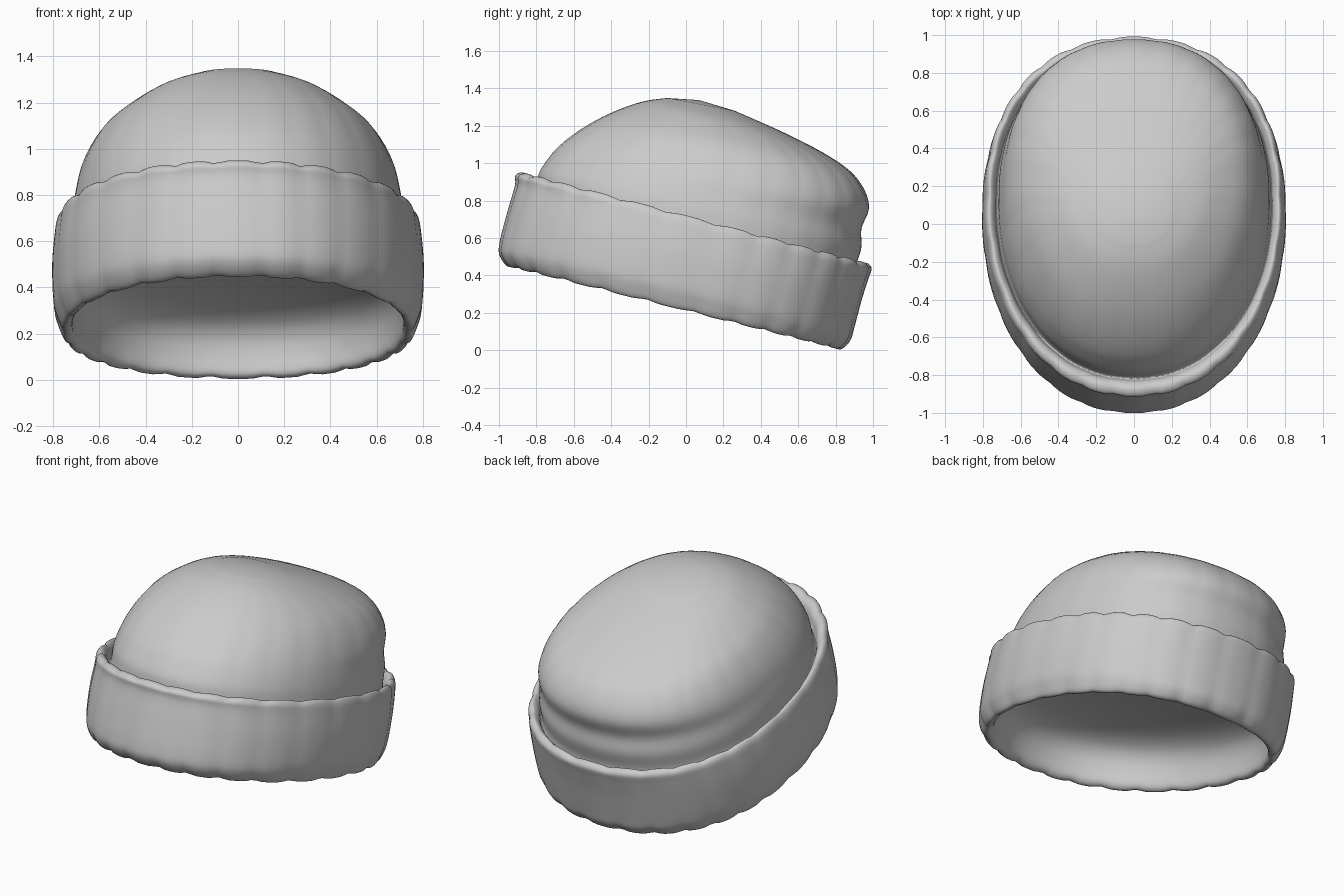
import bpy, bmesh, math

SEG = 156      # points around each ring
STEPS = 4      # interpolated rings between profile rings
LOBES = 26     # soft knitted scallops around the cuff

# Every ring: front y, front z, back y, back z, half width, scallop depth, edge lift
dome = [
    (-0.10, 1.348, 0.26, 1.280, 0.19, 0.000, 0),
    (-0.22, 1.332, 0.52, 1.165, 0.35, 0.002, 0),
    (-0.35, 1.290, 0.74, 1.052, 0.475, 0.004, 0),
    (-0.48, 1.230, 0.88, 0.955, 0.575, 0.004, 0),
    (-0.60, 1.155, 0.955, 0.855, 0.64, 0.004, 0),
    (-0.69, 1.080, 0.978, 0.755, 0.68, 0.003, 0),
    (-0.74, 1.020, 0.938, 0.650, 0.70, 0.002, 0),
    (-0.785, 0.950, 0.938, 0.550, 0.715, 0.002, 0),
    (-0.80, 0.885, 0.91, 0.455, 0.72, 0.002, 0),
]
cuff = [
    (-0.82, 0.855, 0.91, 0.410, 0.73, 0.002, 0),
    (-0.835, 0.920, 0.925, 0.440, 0.74, 0.004, -0.008),
    (-0.87, 0.950, 0.96, 0.468, 0.765, 0.006, -0.012),
    (-0.912, 0.935, 0.992, 0.440, 0.785, 0.009, -0.009),
    (-0.915, 0.880, 0.975, 0.380, 0.795, 0.007, 0),
    (-0.955, 0.740, 0.940, 0.270, 0.805, 0.004, 0),
    (-0.995, 0.585, 0.900, 0.120, 0.800, 0.005, 0),
    (-0.998, 0.510, 0.878, 0.050, 0.782, 0.007, 0.006),
    (-0.955, 0.448, 0.830, 0.005, 0.755, 0.006, 0.010),
    (-0.910, 0.465, 0.790, 0.025, 0.720, 0.003, 0.006),
]


# Lining: a shallow vaulted ceiling, given as height above the rim and inset
def lining_ring(h, i):
    return (-0.91 + 0.26 * h + 0.967 * i, 0.465 + 0.965 * h - 0.255 * i,
            0.79 + 0.26 * h - 0.967 * i, 0.025 + 0.965 * h + 0.255 * i,
            0.72 - 0.82 * i, 0, 0)


lining = [lining_ring(h, i) for h, i in
          ((0.08, 0.01), (0.15, 0.03), (0.21, 0.08), (0.26, 0.18),
           (0.30, 0.35), (0.325, 0.55), (0.335, 0.75))]
profile = dome + cuff + lining


def spline(p0, p1, p2, p3, u):
    return [0.5 * (2 * b + (c - a) * u + (2 * a - 5 * b + 4 * c - d) * u * u
                   + (3 * b - a - 3 * c + d) * u ** 3)
            for a, b, c, d in zip(p0, p1, p2, p3)]


def ring_points(r):
    yf, zf, yb, zb, w, depth, lift = r
    cy, cz, hy, hz = (yf + yb) / 2, (zf + zb) / 2, (yb - yf) / 2, (zb - zf) / 2
    pts = []
    for i in range(SEG):
        t = 2 * math.pi * i / SEG
        s, c = math.sin(t), math.cos(t)
        k = math.copysign(abs(c) ** 0.92, c) - 0.07 * s * s   # +1 at front, -1 at back
        x = w * math.copysign(abs(s) ** 0.92, s)
        mirrored = min(t, 2 * math.pi - t)
        phase = LOBES * mirrored / 2 + 0.5 * math.sin(3 * mirrored) + math.pi / 2
        notch = math.cos(phase) ** 6
        f = 1 - depth * notch
        pts.append((x * f, cy - hy * k * f, cz - hz * k + lift * notch))
    return pts


# Interpolate the profile rings
rings = []
n = len(profile)
for j in range(n - 1):
    quad = [profile[max(0, min(n - 1, j + d))] for d in (-1, 0, 1, 2)]
    rings += [spline(*quad, s / STEPS) for s in range(STEPS)]
rings.append(profile[-1])

# Loft the cap: crown, folded cuff and lining
bm = bmesh.new()
loops = [[bm.verts.new(p) for p in ring_points(r)] for r in rings]
for a, b in zip(loops, loops[1:]):
    for i in range(SEG):
        k = (i + 1) % SEG
        bm.faces.new((a[i], a[k], b[k], b[i]))
for loop, centre in ((loops[0], (0, 0.07, 1.337)), (loops[-1], (0, 0.03, 0.57))):
    pole = bm.verts.new(centre)
    for i in range(SEG):
        bm.faces.new((loop[i], loop[(i + 1) % SEG], pole))
bmesh.ops.recalc_face_normals(bm, faces=bm.faces)
for f in bm.faces:
    f.smooth = True
mesh = bpy.data.meshes.new("knitted_cap")
bm.to_mesh(mesh)
bm.free()
cap = bpy.data.objects.new("knitted_cap", mesh)
bpy.context.collection.objects.link(cap)
